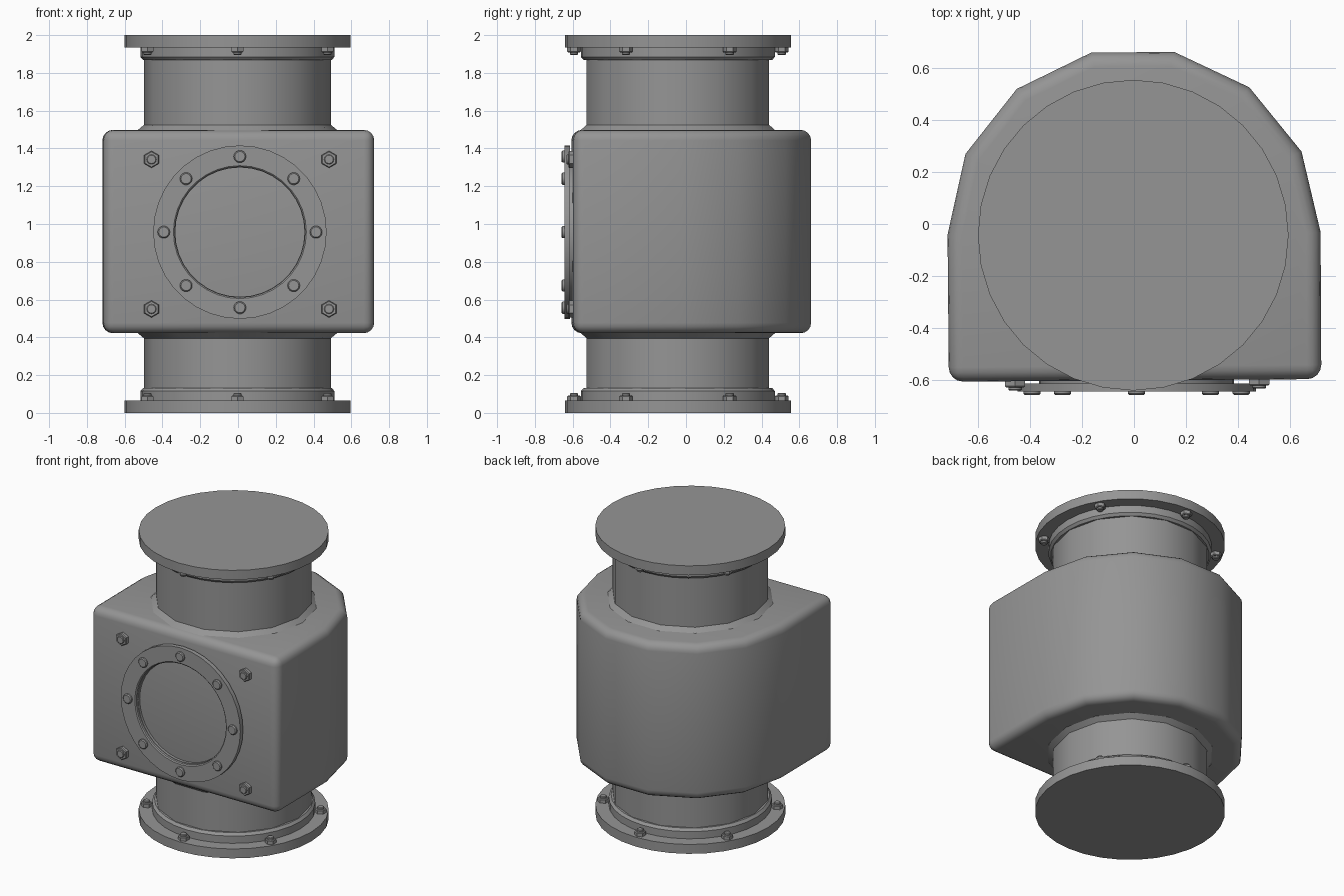
import bpy, bmesh
from math import sin, cos, pi, radians
from mathutils import Matrix, Vector

if "Cube" in bpy.data.objects:
    bpy.data.objects.remove(bpy.data.objects["Cube"])

CX, CY = -0.003, -0.043          # axis of the pipe
FRONT = Matrix.Rotation(pi / 2, 4, 'X')   # turns +z towards -y
FLIP = Matrix.Rotation(pi, 4, 'X')

iron = bpy.data.materials.new("dark_grey_iron")
iron.diffuse_color = (0.3, 0.3, 0.3, 1)
iron.use_nodes = True
iron.node_tree.nodes["Principled BSDF"].inputs["Base Color"].default_value = iron.diffuse_color


def finish(name, bm, angle=32):
    bmesh.ops.recalc_face_normals(bm, faces=bm.faces)
    me = bpy.data.meshes.new(name)
    bm.to_mesh(me)
    bm.free()
    me.materials.append(iron)
    ob = bpy.data.objects.new(name, me)
    bpy.context.collection.objects.link(ob)
    bpy.ops.object.select_all(action='DESELECT')
    ob.select_set(True)
    bpy.context.view_layer.objects.active = ob
    bpy.ops.object.shade_smooth_by_angle(angle=radians(angle))
    return ob


def lathe(name, profile, n, loc, rot=Matrix(), phase=0.0, closed=False, angle=32):
    """Revolve (radius, height) points with n sides; end caps unless closed."""
    bm = bmesh.new()
    m = Matrix.Translation(loc) @ rot
    rings = [[bm.verts.new(m @ Vector((r * cos(phase + 2 * pi * i / n),
                                       r * sin(phase + 2 * pi * i / n), h)))
              for i in range(n)] for r, h in profile]
    pairs = list(zip(rings, rings[1:]))
    if closed:
        pairs.append((rings[-1], rings[0]))
    for a, b in pairs:
        for i in range(n):
            j = (i + 1) % n
            bm.faces.new((a[i], a[j], b[j], b[i]))
    if not closed:
        bm.faces.new(rings[0])
        bm.faces.new(rings[-1])
    return finish(name, bm, angle)


# Housing: half of a 14-sided arc at the back, square at the front
bm = bmesh.new()
outline = [(0.718 * cos(pi * i / 7), -0.036 + 0.715 * sin(pi * i / 7)) for i in range(8)]
outline += [(-0.717, -0.602), (0.717, -0.602)]
tilt = Matrix.Rotation(0.007, 4, 'Z')
base = bm.faces.new([bm.verts.new(tilt @ Vector((x, y, 0.422))) for x, y in outline])
ext = bmesh.ops.extrude_face_region(bm, geom=[base])
bmesh.ops.translate(bm, vec=(0, 0, 1.076),
                    verts=[v for v in ext['geom'] if isinstance(v, bmesh.types.BMVert)])
bmesh.ops.recalc_face_normals(bm, faces=bm.faces)
hard = [e for e in bm.edges if e.calc_face_angle(0) > radians(45)]
bmesh.ops.bevel(bm, geom=hard, offset=0.055, segments=4, profile=0.5, affect='EDGES')
finish("housing", bm)

# Pipe ends: neck with a collar at the housing, lip, flange and six bolts
for end, z0, rot, up, neck in (("bottom", 0.0, Matrix(), 1, 0.43),
                               ("top", 2.0, FLIP, -1, 0.51)):
    at = (CX, CY, z0)
    lathe(end + "_flange", [(0.598, 0), (0.598, 0.065)], 32, at, rot)
    lathe(end + "_lip", [(0.514, 0.06), (0.514, 0.115), (0.499, 0.132)], 32, at, rot)
    lathe(end + "_neck", [(0.495, 0.06), (0.495, neck - 0.035),
                          (0.533, neck - 0.003)], 14, at, rot, angle=28)
    for k in range(6):
        a = pi / 6 + k * pi / 3
        p = (CX + 0.55 * cos(a), CY + 0.55 * sin(a), z0 + up * 0.06)
        lathe(end + "_flange_nut", [(0.036, 0), (0.036, 0.027), (0.031, 0.032)],
              6, p, rot, a)
        lathe(end + "_flange_stud", [(0.022, 0), (0.022, 0.041), (0.018, 0.045)],
              12, p, rot)

# Round inspection cover on the front
PX, PZ = 0.01, 0.957
lathe("cover_ring", [(0.459, 0), (0.459, 0.03), (0.352, 0.03), (0.345, 0.024), (0.345, 0)],
      36, (PX, -0.614, PZ), FRONT, closed=True)
lathe("cover_seat", [(0.375, 0), (0.375, 0.03), (0.342, 0.03), (0.342, 0)],
      36, (PX, -0.592, PZ), FRONT, closed=True)
for k in range(8):
    a = k * pi / 4
    lathe("cover_bolt", [(0.033, 0), (0.033, 0.012), (0.027, 0.018)], 14,
          (PX + 0.403 * cos(a), -0.641, PZ + 0.4 * sin(a)), FRONT)

# Corner nuts with studs on the housing front
for x in (-0.458, 0.482):
    for z in (0.55, 1.342):
        p = (x, -0.599 + 0.007 * x, z)
        lathe("corner_nut", [(0.045, 0), (0.045, 0.022), (0.04, 0.027)], 6, p, FRONT, pi / 6)
        lathe("corner_stud", [(0.026, 0), (0.026, 0.034), (0.022, 0.038)], 12, p, FRONT)
